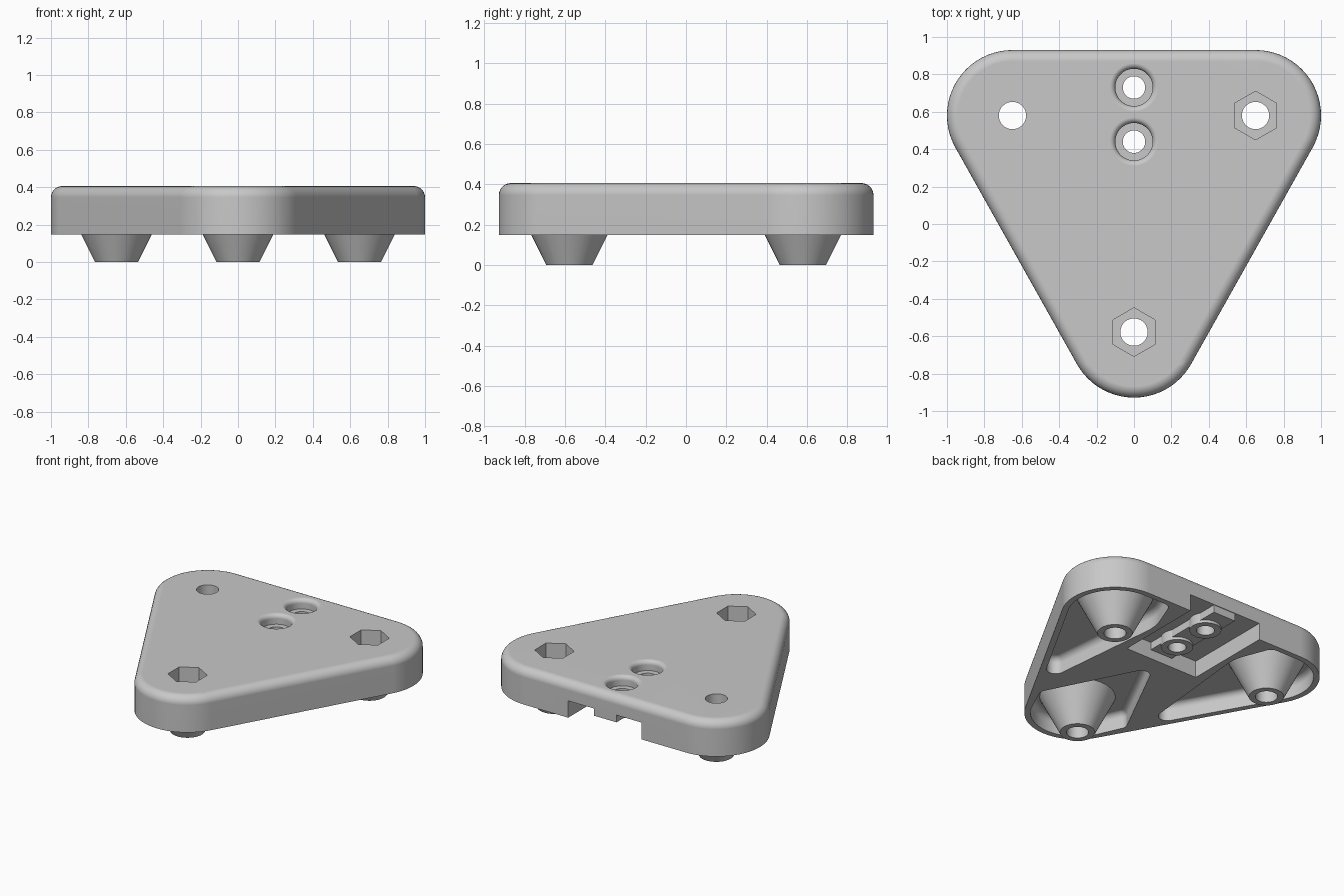
import bpy, bmesh, math
from mathutils import Vector

cube = bpy.data.objects.get("Cube")
if cube:
    bpy.data.objects.remove(cube, do_unlink=True)

grey = bpy.data.materials.new("matte_grey")
grey.use_nodes = True
colour = (0.58, 0.58, 0.58, 1)
grey.diffuse_color = colour
grey.node_tree.nodes["Principled BSDF"].inputs["Base Color"].default_value = colour

LEFT, RIGHT, FRONT = (0.65, 0.58), (-0.65, 0.58), (0, -0.578)
CORNERS = (LEFT, RIGHT, FRONT)
RIM, TOP, CEILING = 0.148, 0.406, 0.268


def finish(bm, name):
    bmesh.ops.recalc_face_normals(bm, faces=bm.faces)
    mesh = bpy.data.meshes.new(name)
    bm.to_mesh(mesh)
    bm.free()
    mesh.materials.append(grey)
    obj = bpy.data.objects.new(name, mesh)
    bpy.context.collection.objects.link(obj)
    return obj


def filleted(bottom, top, radius, steps=6):
    """Layers (z, inset) of a solid whose top edge is rounded."""
    angles = [math.pi / 2 * i / steps for i in range(steps + 1)]
    return [(bottom, 0)] + [(top - radius + radius * math.sin(a),
                             radius * (1 - math.cos(a))) for a in angles]


def hull(name, circles, layers, steps=64):
    """Convex solid around circles (x, y, r), stacked as layers (z, inset)."""
    bm = bmesh.new()
    for z, inset in layers:
        for x, y, r in circles:
            for i in range(steps):
                a = math.tau * i / steps
                bm.verts.new((x + (r - inset) * math.cos(a),
                              y + (r - inset) * math.sin(a), z))
    result = bmesh.ops.convex_hull(bm, input=bm.verts)
    loose = {g for g in result["geom_interior"] + result["geom_unused"]
             if isinstance(g, bmesh.types.BMVert)}
    bmesh.ops.delete(bm, geom=list(loose), context="VERTS")
    bmesh.ops.dissolve_limit(bm, angle_limit=0.005, verts=bm.verts, edges=bm.edges)
    return finish(bm, name)


def turned(name, centre, profile, steps=48, turn=0.0):
    """Solid of revolution about a vertical axis from (radius, z) pairs."""
    bm = bmesh.new()
    rings = []
    for r, z in profile:
        angles = [math.tau * i / steps + turn for i in range(steps)]
        rings.append([bm.verts.new((centre[0] + r * math.cos(a),
                                    centre[1] + r * math.sin(a), z)) for a in angles])
    for low, high in zip(rings, rings[1:]):
        for i in range(steps):
            j = (i + 1) % steps
            bm.faces.new((low[i], low[j], high[j], high[i]))
    bm.faces.new(rings[0])
    bm.faces.new(rings[-1])
    return finish(bm, name)


def box(name, low, high):
    bm = bmesh.new()
    bmesh.ops.create_cube(bm, size=1)
    low, high = Vector(low), Vector(high)
    for v in bm.verts:
        v.co = (low + high) / 2 + v.co * (high - low)
    return finish(bm, name)


def combine(target, tool, operation):
    mod = target.modifiers.new(operation.lower(), "BOOLEAN")
    mod.operation = operation
    mod.solver = "EXACT"
    mod.object = tool
    bpy.context.view_layer.objects.active = target
    bpy.ops.object.modifier_apply(modifier=mod.name)
    bpy.data.objects.remove(tool, do_unlink=True)


# Rounded triangular plate with a filleted top edge
plate = hull("base_plate", [(x, y, 0.35) for x, y in CORNERS], filleted(RIM, TOP, 0.06))

# Weight-saving pockets on the underside with rounded ceilings, leaving ribs between
pocket_layers = filleted(RIM - 0.1, CEILING, 0.045)
for side in (1, -1):
    circles = [(side * 0.65, 0.58, 0.31), (side * 0.48, 0.83, 0.06),
               (side * 0.48, -0.23, 0.06)]
    combine(plate, hull("side_pocket", circles, pocket_layers), "DIFFERENCE")
circles = [(*FRONT, 0.31), (0, 0.07, 0.06), (0.3, -0.52, 0.06), (-0.3, -0.52, 0.06)]
combine(plate, hull("front_pocket", circles, pocket_layers), "DIFFERENCE")

# Slot open to the back, with a central tongue
combine(plate, box("slot", (-0.295, 0.28, 0), (0.295, 1.1, 0.27)), "DIFFERENCE")
combine(plate, box("tongue", (-0.09, 0.25, 0.215), (0.09, 0.925, 0.3)), "UNION")

# Conical feet that reach up into the pocket ceiling
for centre in CORNERS:
    foot = turned("foot", centre, [(0.115, 0), (0.255, 0.28)])
    combine(plate, foot, "UNION")

# Bolt holes through the feet, two with hexagonal nut recesses
for centre in CORNERS:
    combine(plate, turned("bolt_hole", centre, [(0.073, -0.1), (0.073, 0.6)]), "DIFFERENCE")
for centre in (LEFT, FRONT):
    nut = turned("nut_recess", centre, [(0.13, 0.285), (0.13, 0.6)], 6, math.pi / 6)
    combine(plate, nut, "DIFFERENCE")

# Screw sockets with bosses below and rounded counterbores above
for y in (0.73, 0.44):
    centre = (0, y)
    combine(plate, turned("boss", centre, [(0.105, 0.195), (0.105, 0.3)]), "UNION")
    combine(plate, turned("screw_hole", centre, [(0.06, 0), (0.06, 0.6)]), "DIFFERENCE")
    profile = [(0.1, 0.335)]
    for i in range(6):
        a = math.pi / 2 * i / 5
        profile.append((0.1 + 0.03 * (1 - math.cos(a)), TOP - 0.03 + 0.03 * math.sin(a)))
    profile.append((0.13, 0.6))
    combine(plate, turned("counterbore", centre, profile), "DIFFERENCE")

# Smooth curved walls, keep the cut edges crisp and the flat faces flat
bpy.ops.object.select_all(action="DESELECT")
plate.select_set(True)
bpy.context.view_layer.objects.active = plate
bpy.ops.object.shade_smooth_by_angle(angle=math.radians(30))
normals = plate.modifiers.new("flat_faces", "WEIGHTED_NORMAL")
normals.keep_sharp = True
